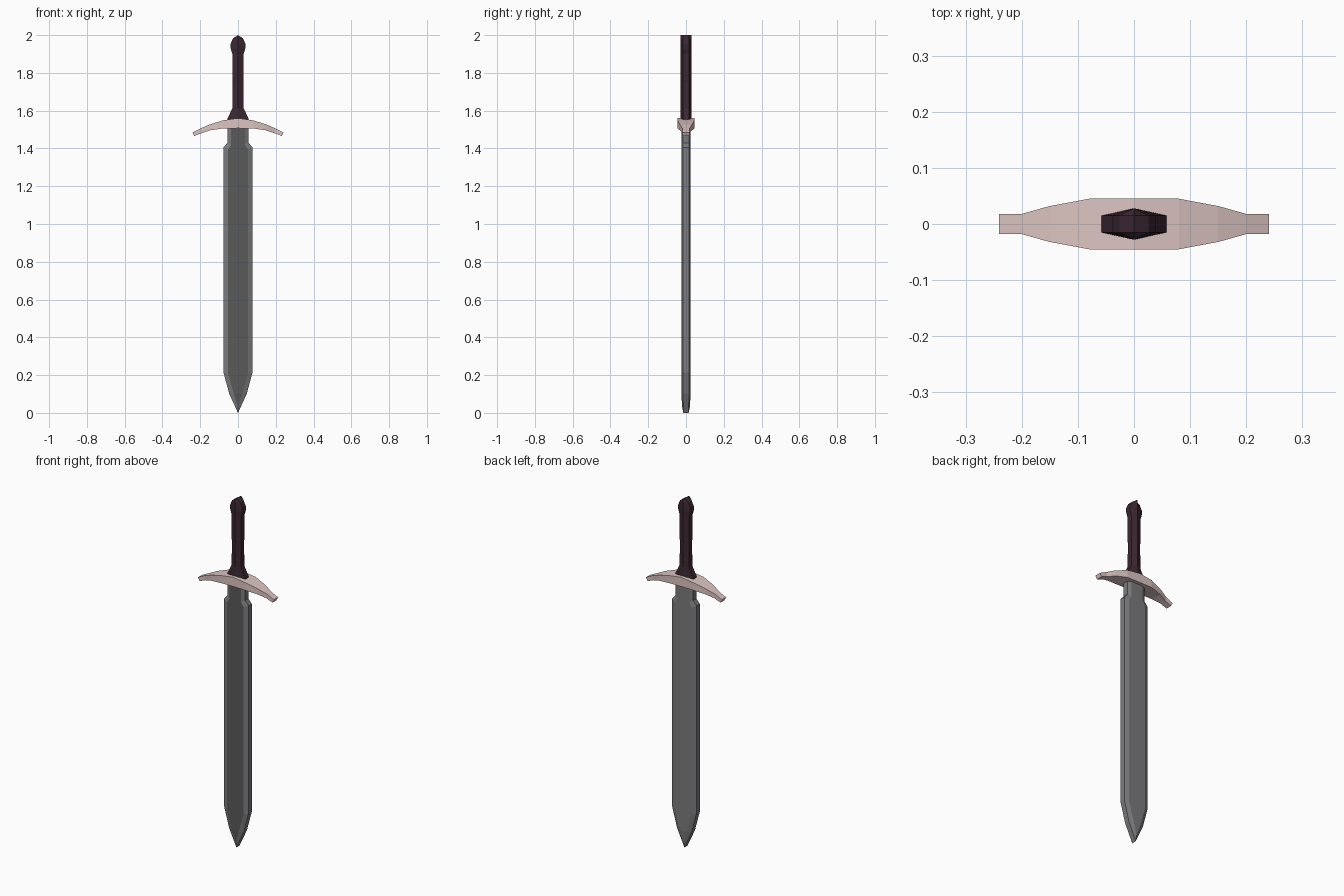
import bpy, bmesh

if "Cube" in bpy.data.objects:
    bpy.data.objects.remove(bpy.data.objects["Cube"])


def material(name, rgb):
    m = bpy.data.materials.new(name)
    m.diffuse_color = (*rgb, 1)
    m.use_nodes = True
    m.node_tree.nodes["Principled BSDF"].inputs["Base Color"].default_value = m.diffuse_color
    return m


def loft(name, rings, mats):
    """Skin closed rings of equal point count, cap both ends, weld collapsed points."""
    bm = bmesh.new()
    loops = [[bm.verts.new(p) for p in ring] for ring in rings]
    n = len(loops[0])
    for a, b in zip(loops, loops[1:]):
        for i in range(n):
            j = (i + 1) % n
            bm.faces.new((a[i], a[j], b[j], b[i]))
    bm.faces.new(loops[0][::-1])
    bm.faces.new(loops[-1])
    bmesh.ops.remove_doubles(bm, verts=bm.verts, dist=0.0005)
    bmesh.ops.recalc_face_normals(bm, faces=bm.faces)
    mesh = bpy.data.meshes.new(name)
    bm.to_mesh(mesh)
    bm.free()
    ob = bpy.data.objects.new(name, mesh)
    bpy.context.collection.objects.link(ob)
    for m in mats:
        mesh.materials.append(m)
    return ob


steel = material("steel", (0.2, 0.2, 0.21))
dark_steel = material("dark_steel", (0.1, 0.1, 0.1))
bone = material("bone", (0.72, 0.56, 0.54))
leather = material("leather", (0.045, 0.02, 0.032))

# Blade: bevelled slab, rows of (edge half width, edge z, flat half width, flat z, edge y, flat y)
blade_rows = [
    (0.0, 0.0, 0.0, 0.03, 0.014, 0.02),
    (0.046, 0.1, 0.022, 0.1, 0.015, 0.025),
    (0.077, 0.215, 0.053, 0.21, 0.015, 0.025),
    (0.077, 1.405, 0.053, 1.395, 0.015, 0.025),
    (0.056, 1.43, 0.036, 1.42, 0.015, 0.025),
    (0.056, 1.52, 0.036, 1.52, 0.015, 0.025),
]
rings = [[(-f, -v, fz), (f, -v, fz), (e, -u, ez), (e, u, ez),
          (f, v, fz), (-f, v, fz), (-e, u, ez), (-e, -u, ez)]
         for e, ez, f, fz, u, v in blade_rows]
blade = loft("blade", rings, [steel, dark_steel])
for p in blade.data.polygons:
    if p.normal.y < -0.98:      # dark flat on the front
        p.material_index = 1

# Crossguard: drooping arms, rows of (top x, top z, bottom x, bottom z, half depth)
arm = [
    (0.0, 1.56, 0.0, 1.507, 0.045),
    (0.08, 1.549, 0.08, 1.506, 0.045),
    (0.15, 1.527, 0.147, 1.496, 0.032),
    (0.2, 1.505, 0.193, 1.481, 0.018),
    (0.241, 1.485, 0.231, 1.466, 0.018),
]
sections = [(-tx, tz, -bx, bz, d) for tx, tz, bx, bz, d in arm[:0:-1]] + arm
loft("crossguard", [[(tx, -d, tz), (tx, d, tz), (bx, d, bz), (bx, -d, bz)]
                    for tx, tz, bx, bz, d in sections], [bone])

# Handle: six-sided grip with flared collar and pointed pommel, (half width, z)
grip = [(0.06, 1.545), (0.055, 1.56), (0.03, 1.612), (0.028, 1.755), (0.03, 1.76),
        (0.03, 1.9), (0.039, 1.93), (0.039, 1.955), (0.026, 1.983), (0.0, 2.0)]
loft("handle", [[(-w, -0.015, z), (0, -0.028, z), (w, -0.015, z),
                 (w, 0.015, z), (0, 0.028, z), (-w, 0.015, z)] for w, z in grip], [leather])
